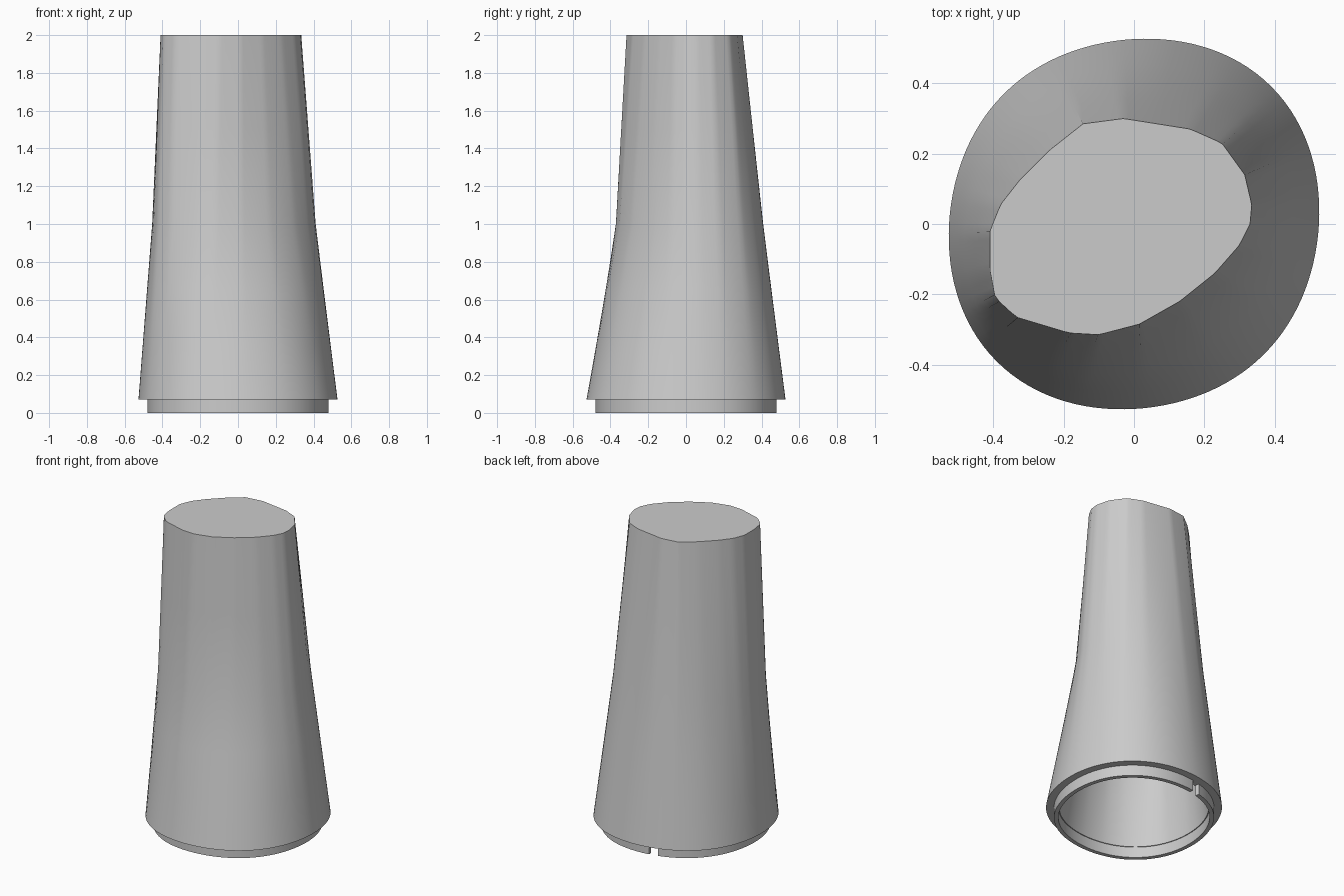
import bpy, bmesh
from math import cos, sin, pi, atan2, radians, tau

cube = bpy.data.objects.get("Cube")
if cube:
    bpy.data.objects.remove(cube, do_unlink=True)

STEPS = 120
HEIGHT = 2.0
FLANGE_Z = 0.07
WAIST_Z = 1.0
INNER_SCALE = 0.85

# Irregular outline of the closed top end
TOP_OUTLINE = [(-.41, -.02), (-.38, .055), (-.325, .125), (-.24, .21), (-.145, .285),
               (-.03, .3), (.16, .27), (.25, .23), (.315, .14), (.335, .055),
               (.33, 0), (.3, -.06), (.23, -.14), (.13, -.22), (.015, -.285),
               (-.1, -.315), (-.185, -.31), (-.335, -.265), (-.395, -.21), (-.41, -.13)]
TOP_OUTLINE.sort(key=lambda p: atan2(p[1], p[0]) % tau)


def base_point(angle):
    """Rounded oval outline of the lower rim."""
    r = .532 + .0145 * cos(2 * (angle - pi / 4)) - .006 * cos(4 * angle)
    return r * cos(angle), r * sin(angle)


def top_point(angle):
    """Point on the top outline, found where its edges cross the angle."""
    count = len(TOP_OUTLINE)
    for i, (ax, ay) in enumerate(TOP_OUTLINE):
        bx, by = TOP_OUTLINE[(i + 1) % count]
        start = atan2(ay, ax)
        span = (atan2(by, bx) - start) % tau
        offset = (angle - start) % tau
        if offset <= span:
            f = offset / span
            return ax + (bx - ax) * f, ay + (by - ay) * f
    return TOP_OUTLINE[0]


def wall_point(angle, z, scale):
    """Blend from rim to top, with a bend at the waist."""
    waist = .615 - .105 * sin(angle)
    if z <= WAIST_Z:
        t = waist * (z - FLANGE_Z) / (WAIST_Z - FLANGE_Z)
    else:
        t = waist + (1 - waist) * (z - WAIST_Z) / (HEIGHT - WAIST_Z)
    (bx, by), (tx, ty) = base_point(angle), top_point(angle)
    return scale * (bx + (tx - bx) * t), scale * (by + (ty - by) * t), z


def bridge(bm, first, second, closed=True):
    for i in range(len(first) - (not closed)):
        j = (i + 1) % len(first)
        bm.faces.new((first[i], first[j], second[j], second[i]))


def finish(bm, name):
    bmesh.ops.recalc_face_normals(bm, faces=bm.faces)
    mesh = bpy.data.meshes.new(name)
    bm.to_mesh(mesh)
    bm.free()
    mesh.materials.append(grey)
    obj = bpy.data.objects.new(name, mesh)
    bpy.context.collection.objects.link(obj)
    bpy.ops.object.select_all(action='DESELECT')
    obj.select_set(True)
    bpy.context.view_layer.objects.active = obj
    bpy.ops.object.shade_smooth_by_angle(angle=radians(25))


grey = bpy.data.materials.new("light grey")
grey.use_nodes = True
colour = (.6, .6, .6, 1)
grey.diffuse_color = colour
grey.node_tree.nodes["Principled BSDF"].inputs["Base Color"].default_value = colour

# Hollow tapered body: inside wall going down, then outside wall going up
levels = [FLANGE_Z, .35, .65, WAIST_Z, 1.5]
path = [(z, INNER_SCALE) for z in reversed(levels + [HEIGHT - .08])]
path += [(z, 1) for z in levels + [HEIGHT]]
bm = bmesh.new()
rings = [[bm.verts.new(wall_point(tau * i / STEPS, z, scale)) for i in range(STEPS)]
         for z, scale in path]
for lower, upper in zip(rings, rings[1:]):
    bridge(bm, lower, upper)
bm.faces.new(rings[0])
bm.faces.new(rings[-1])
finish(bm, "body")

# Recessed collar under the rim, broken by one narrow notch at the back
notch_angle = radians(101)
half_gap = .06
bm = bmesh.new()
angles = [notch_angle + half_gap + (tau - 2 * half_gap) * i / STEPS for i in range(STEPS + 1)]
loops = []
for scale, z in ((.91, FLANGE_Z), (.91, 0), (.86, 0), (.86, FLANGE_Z)):
    points = [base_point(a) for a in angles]
    loops.append([bm.verts.new((x * scale, y * scale, z)) for x, y in points])
for i in range(4):
    bridge(bm, loops[i], loops[(i + 1) % 4], closed=False)
for end in (0, -1):
    bm.faces.new([loop[end] for loop in loops])
finish(bm, "collar")
